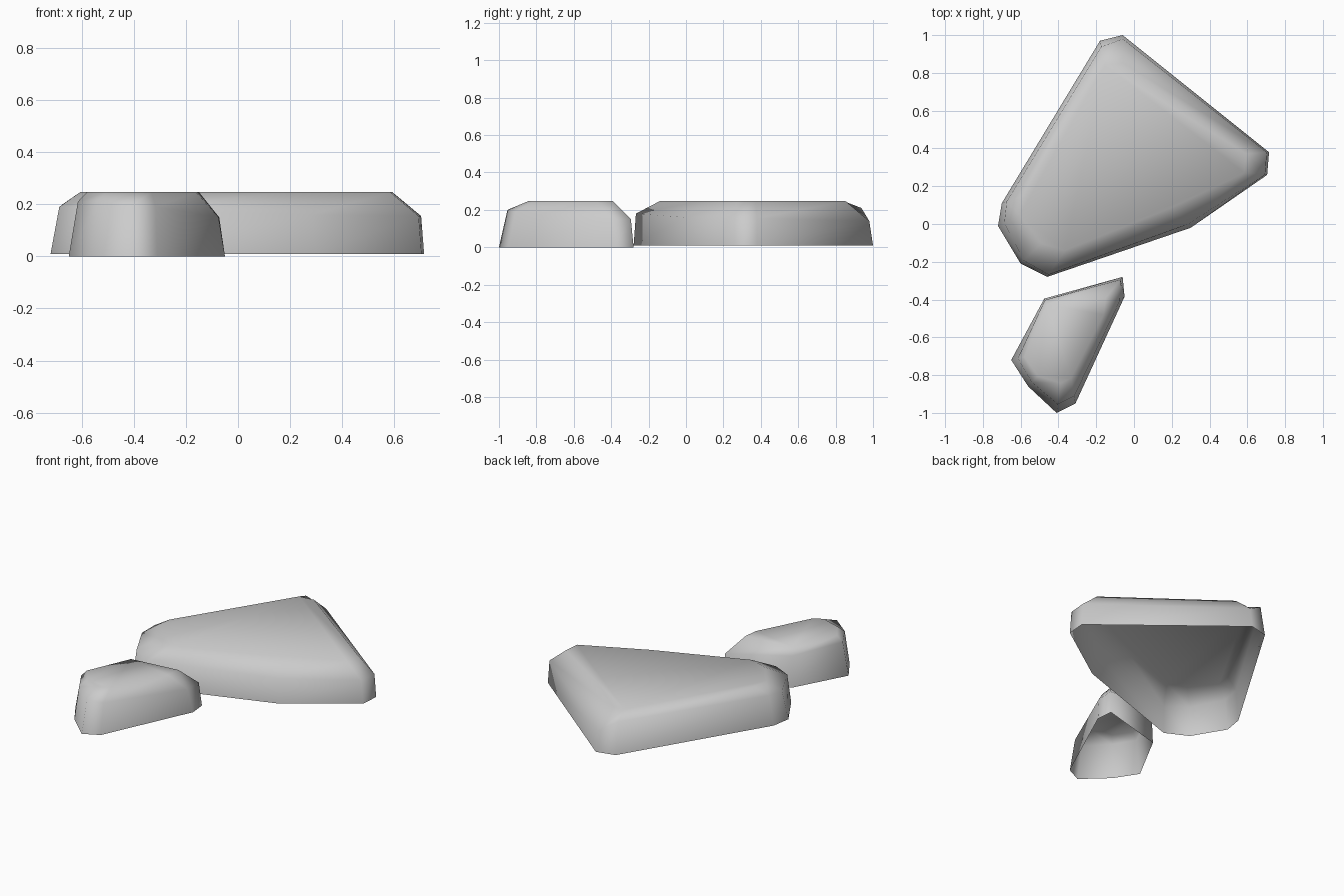
import bpy
import bmesh
from mathutils import Vector

cube = bpy.data.objects.get("Cube")
if cube:
    bpy.data.objects.remove(cube, do_unlink=True)

stone = bpy.data.materials.new("pale_grey_stone")
stone.use_nodes = True
colour = (0.6, 0.6, 0.6, 1)
stone.diffuse_color = colour
stone.node_tree.nodes["Principled BSDF"].inputs["Base Color"].default_value = colour


def make_rock(name, centre, base, top, outline):
    """Open-bottomed slab. Outline rows: x, y, shoulder height, shoulder scale, top scale."""
    bm = bmesh.new()
    c = Vector(centre)
    rings = [[], [], []]
    for x, y, shoulder, mid_scale, top_scale in outline:
        p = Vector((x, y))
        for ring, scale, z in zip(rings, (1, mid_scale, top_scale), (base, shoulder, top)):
            q = c + (p - c) * scale
            ring.append(bm.verts.new((q.x, q.y, z)))
    # Walls and bevelled shoulder
    n = len(outline)
    for low, high in zip(rings, rings[1:]):
        for i in range(n):
            j = (i + 1) % n
            bm.faces.new((low[i], low[j], high[j], high[i]))
    # Flat top
    bm.faces.new(rings[2])
    for f in bm.faces:
        f.smooth = True
    mesh = bpy.data.meshes.new(name)
    bm.to_mesh(mesh)
    bm.free()
    mesh.materials.append(stone)
    obj = bpy.data.objects.new(name, mesh)
    bpy.context.collection.objects.link(obj)
    return obj


# Outlines run counter-clockwise seen from above
make_rock("large_rock", (-0.05, 0.33), 0.01, 0.247, [
    (-0.06, 1.00, 0.14, 0.97, 0.78),
    (-0.18, 0.97, 0.21, 0.95, 0.80),
    (-0.70, 0.11, 0.20, 0.96, 0.83),
    (-0.72, -0.01, 0.19, 0.95, 0.83),
    (-0.60, -0.21, 0.19, 0.97, 0.80),
    (-0.46, -0.28, 0.18, 0.98, 0.77),
    (0.30, -0.02, 0.16, 0.95, 0.70),
    (0.705, 0.26, 0.155, 0.985, 0.84),
    (0.715, 0.38, 0.155, 0.985, 0.84),
])

make_rock("small_rock", (-0.36, -0.65), 0.0, 0.247, [
    (-0.06, -0.28, 0.15, 0.96, 0.70),
    (-0.475, -0.395, 0.20, 0.97, 0.88),
    (-0.65, -0.72, 0.21, 0.88, 0.76),
    (-0.56, -0.86, 0.21, 0.90, 0.74),
    (-0.41, -1.00, 0.20, 0.87, 0.55),
    (-0.31, -0.95, 0.19, 0.87, 0.55),
    (-0.05, -0.385, 0.15, 0.92, 0.64),
])
